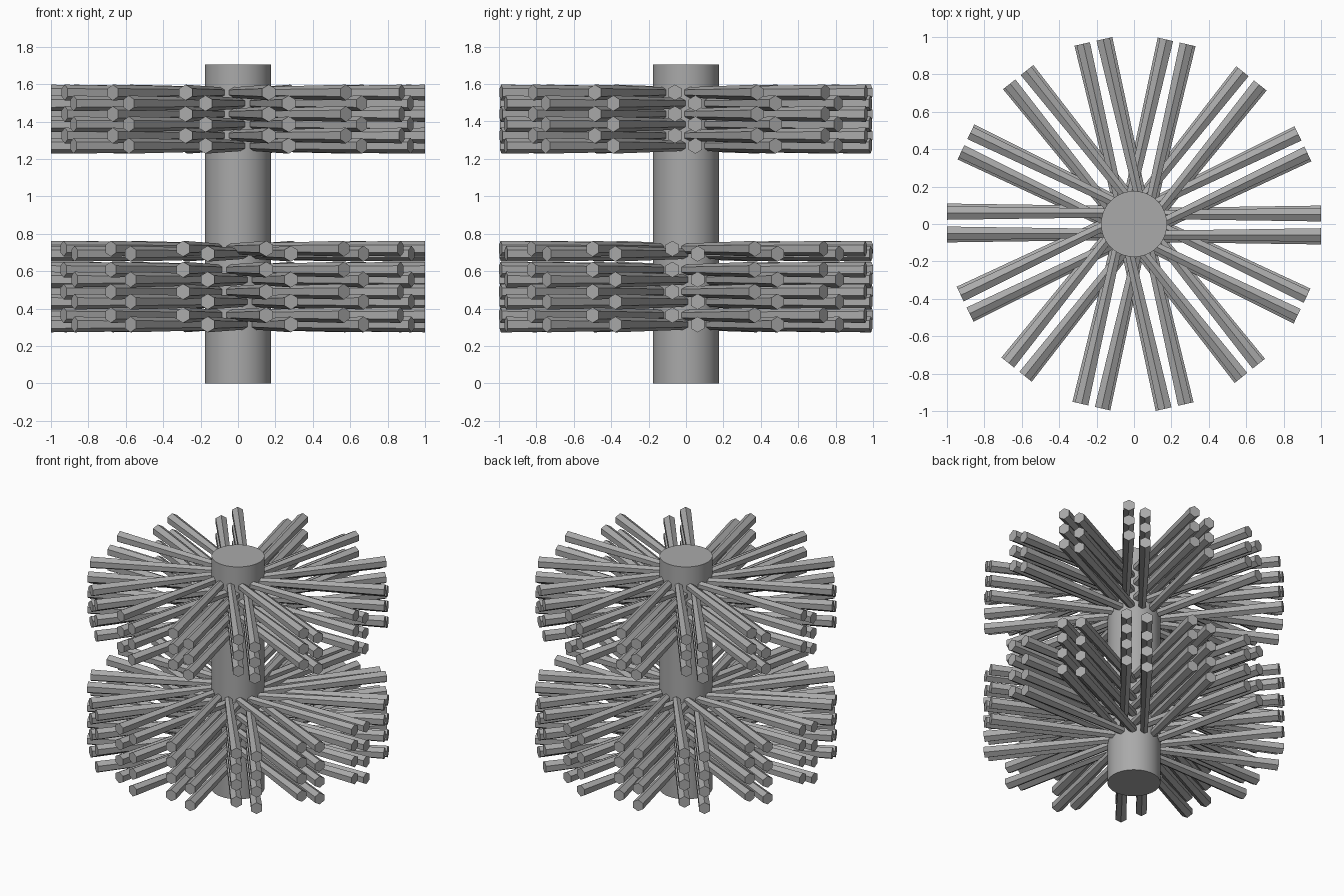
import bpy, bmesh, math
from mathutils import Matrix, Vector

cube = bpy.data.objects.get("Cube")
if cube:
    bpy.data.objects.remove(cube, do_unlink=True)

SPOKES = 14
HUB_RADIUS, HUB_HEIGHT = 0.176, 1.705

grey = bpy.data.materials.new("steel_grey")
grey.use_nodes = True
colour = (0.4, 0.4, 0.4, 1.0)
grey.diffuse_color = colour
grey.node_tree.nodes["Principled BSDF"].inputs["Base Color"].default_value = colour


def finish(name, bm):
    mesh = bpy.data.meshes.new(name)
    bm.to_mesh(mesh)
    bm.free()
    mesh.materials.append(grey)
    obj = bpy.data.objects.new(name, mesh)
    bpy.context.collection.objects.link(obj)
    return obj


def add_rod(bm, angle, side, z):
    """Tapered hexagonal rod, offset sideways from the radial line."""
    inner, outer = 0.08, 1.0
    place = (Matrix.Translation((0, 0, z)) @ Matrix.Rotation(angle, 4, "Z")
             @ Matrix.Translation(((inner + outer) / 2, side, 0))
             @ Matrix.Rotation(math.pi / 2, 4, "Y")
             @ Matrix.Rotation(math.pi / 2, 4, "Z"))
    bmesh.ops.create_cone(bm, cap_ends=True, segments=6, radius1=0.027,
                          radius2=0.042, depth=outer - inner, matrix=place)


def rod_ring(name, side, heights):
    bm = bmesh.new()
    for z in heights:
        for i in range(SPOKES):
            add_rod(bm, math.tau * i / SPOKES, side, z)
    finish(name, bm)


# Central shaft
bm = bmesh.new()
bmesh.ops.create_cone(bm, cap_ends=True, segments=64, radius1=HUB_RADIUS,
                      radius2=HUB_RADIUS, depth=HUB_HEIGHT,
                      matrix=Matrix.Translation((0, 0, HUB_HEIGHT / 2)))
shaft = finish("central_shaft", bm)
bpy.context.view_layer.objects.active = shaft
shaft.select_set(True)
bpy.ops.object.shade_smooth_by_angle()

# Upper and lower rod bundles, each with two staggered sets
rod_ring("upper_rods_right", -0.059, (1.555, 1.44, 1.325))
rod_ring("upper_rods_left", 0.05, (1.497, 1.385, 1.27))
rod_ring("lower_rods_right", -0.073, (0.72, 0.608, 0.49, 0.365))
rod_ring("lower_rods_left", 0.062, (0.693, 0.555, 0.437, 0.315))
